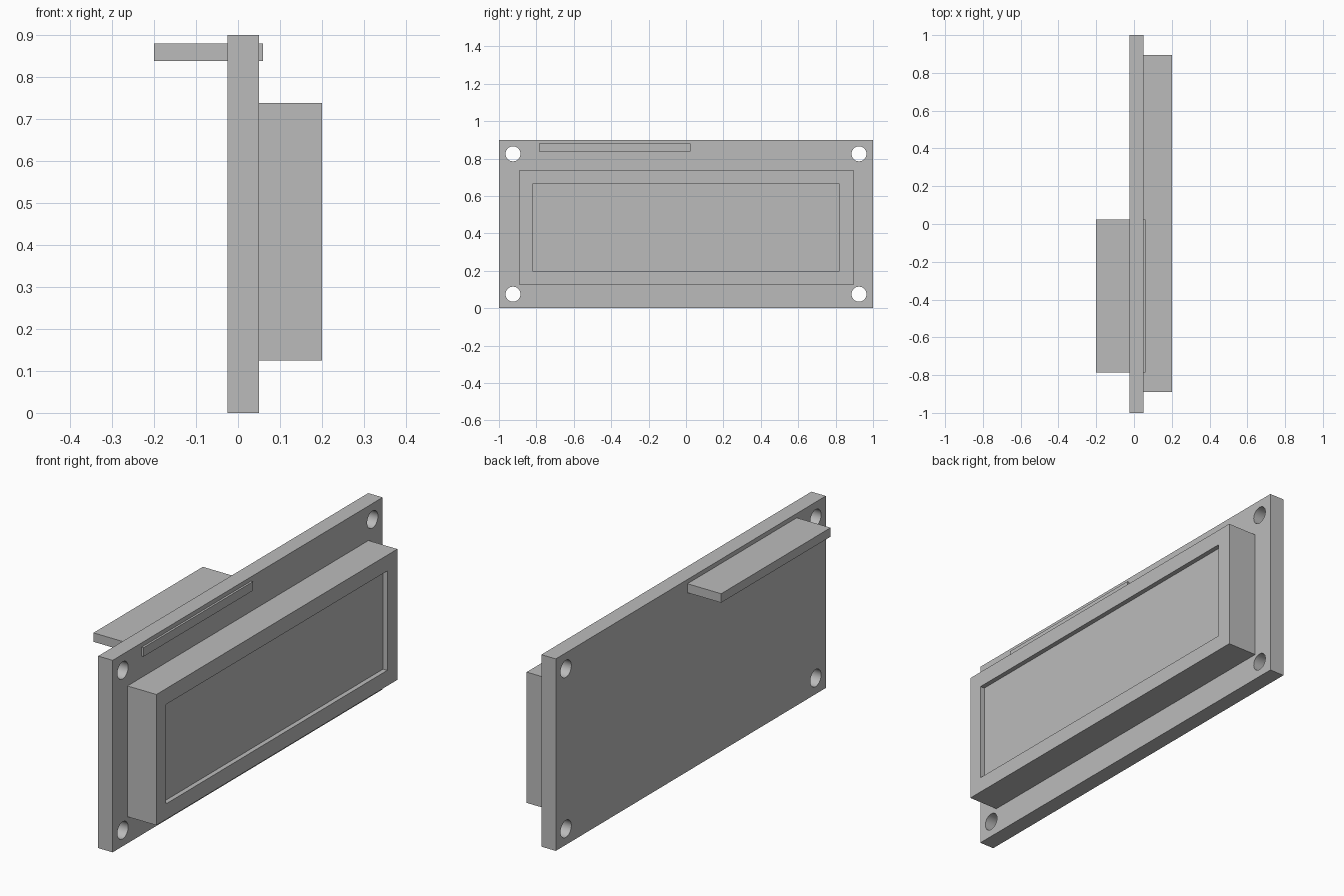
import bpy
from math import radians

default = bpy.data.objects.get("Cube")
if default:
    bpy.data.objects.remove(default, do_unlink=True)

grey = bpy.data.materials.new("plain_grey")
grey.use_nodes = True
colour = (0.5, 0.5, 0.5, 1)
grey.diffuse_color = colour
grey.node_tree.nodes["Principled BSDF"].inputs["Base Color"].default_value = colour


def box(name, x, y, z):
    """Box spanning the given (low, high) ranges."""
    spans = (x, y, z)
    bpy.ops.mesh.primitive_cube_add(size=1, location=[(a + b) / 2 for a, b in spans])
    ob = bpy.context.object
    ob.name = name
    ob.scale = [b - a for a, b in spans]
    bpy.ops.object.transform_apply(location=False, rotation=False, scale=True)
    ob.data.materials.append(grey)
    return ob


def cut(target, cutter):
    """Subtract the cutter from the target, then discard it."""
    cutter.hide_render = True
    mod = target.modifiers.new("cut", "BOOLEAN")
    mod.operation = "DIFFERENCE"
    mod.solver = "EXACT"
    mod.object = cutter
    bpy.context.view_layer.objects.active = target
    bpy.ops.object.modifier_apply(modifier=mod.name)
    bpy.data.objects.remove(cutter, do_unlink=True)


# Circuit board with a mounting hole in each corner
board = box("circuit_board", (-0.025, 0.05), (-1, 1), (0, 0.9))
for y in (-0.925, 0.925):
    for z in (0.075, 0.825):
        bpy.ops.mesh.primitive_cylinder_add(
            vertices=48, radius=0.04, depth=0.3,
            location=(0, y, z), rotation=(0, radians(90), 0))
        hole = bpy.context.object
        hole.data.materials.append(grey)
        cut(board, hole)
bpy.ops.object.select_all(action="DESELECT")
board.select_set(True)
bpy.context.view_layer.objects.active = board
bpy.ops.object.shade_smooth_by_angle(angle=radians(30))

# Display housing with a shallow recessed screen
housing = box("display_housing", (0.05, 0.2), (-0.89, 0.895), (0.125, 0.738))
cut(housing, box("screen_recess", (0.178, 0.3), (-0.82, 0.82), (0.198, 0.664)))

# Pin header strip passing through the board
box("header_strip", (-0.2, 0.06), (-0.785, 0.025), (0.838, 0.88))
